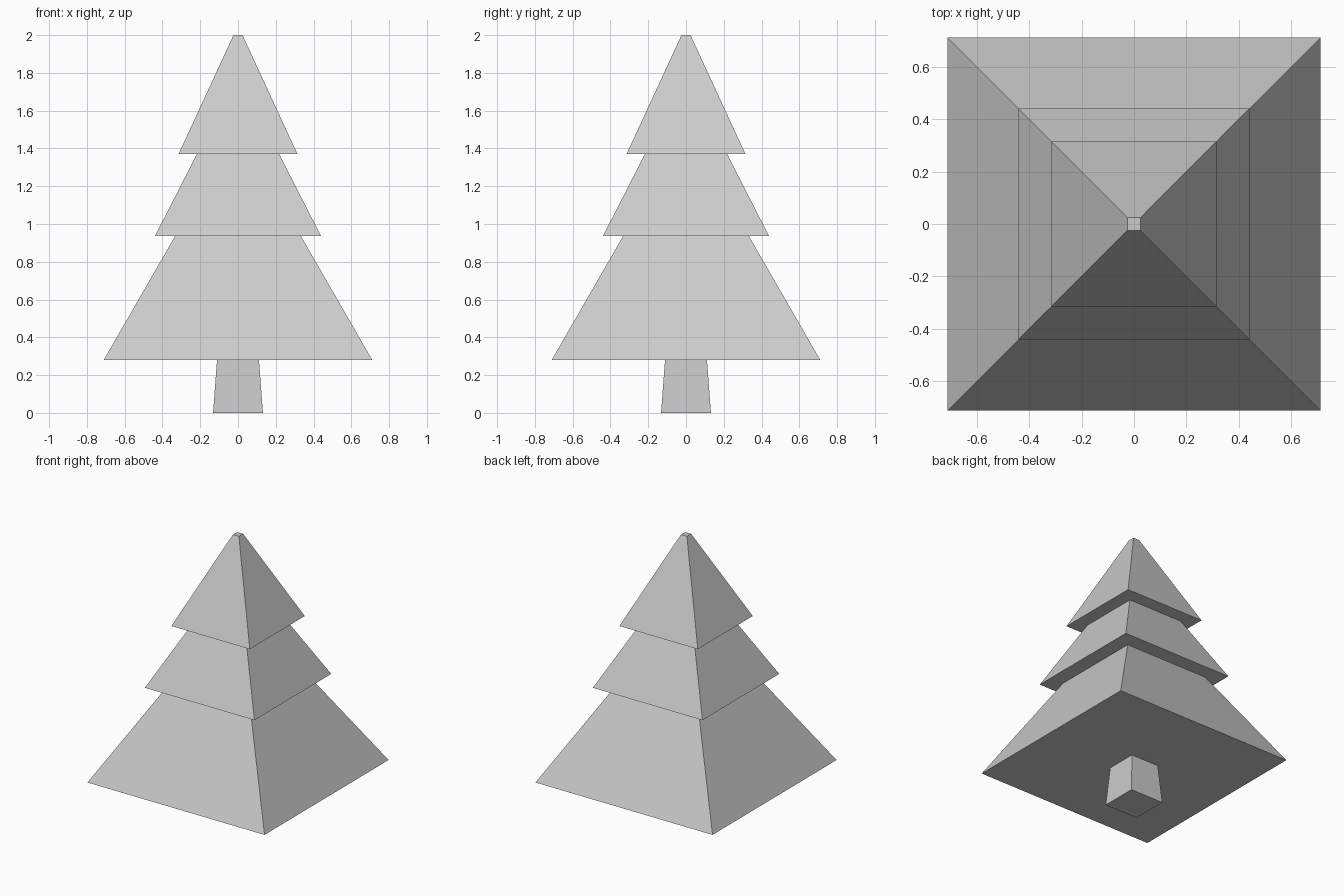
import bpy
import math

if "Cube" in bpy.data.objects:
    bpy.data.objects.remove(bpy.data.objects["Cube"])


def square_frustum(name, half_bottom, half_top, z0, z1):
    """Four-sided tapered block with its sides facing the axes."""
    bpy.ops.mesh.primitive_cone_add(
        vertices=4, radius1=half_bottom * math.sqrt(2), radius2=half_top * math.sqrt(2),
        depth=z1 - z0, location=(0, 0, (z0 + z1) / 2), rotation=(0, 0, math.pi / 4))
    obj = bpy.context.object
    obj.name = name
    bpy.ops.object.transform_apply(location=True, rotation=True, scale=True)
    return obj


# Trunk, then the three foliage tiers from bottom to top
square_frustum("trunk", 0.132, 0.111, 0.0, 0.28)
square_frustum("lower_foliage", 0.711, 0.333, 0.28, 0.936)
square_frustum("middle_foliage", 0.44, 0.218, 0.936, 1.37)
square_frustum("top_foliage", 0.315, 0.024, 1.37, 2.0)
